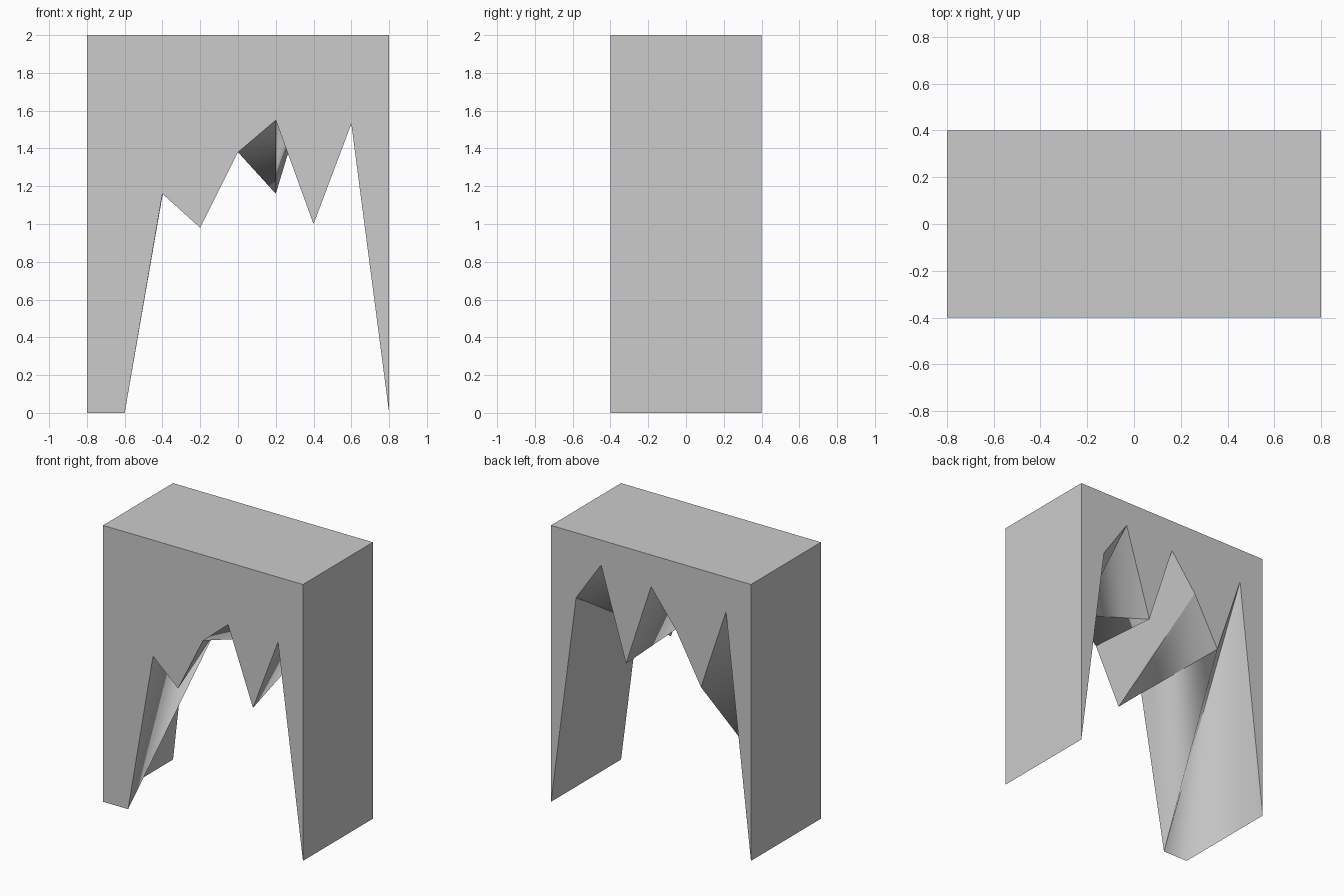
import bpy, bmesh

if "Cube" in bpy.data.objects:
    bpy.data.objects.remove(bpy.data.objects["Cube"])

HALF_X, HALF_Y, TOP, STEP = 0.8, 0.4, 2.0, 0.2

# Heights of the jagged underside along the front and back faces
FRONT = [0, 0, 1.16, 0.98, 1.38, 1.55, 1.0, 1.53, 0]
BACK = [0, 1.75, 1.15, 1.51, 1.77, 1.16, 1.82, 1.53, 0]

bm = bmesh.new()


def row(heights, y):
    """Jagged lower edge of one face plus its two top corners."""
    low = [bm.verts.new((-HALF_X + i * STEP, y, z)) for i, z in enumerate(heights)]
    top = [bm.verts.new((x, y, TOP)) for x in (-HALF_X, HALF_X)]
    return low, top


front, front_top = row(FRONT, -HALF_Y)
back, back_top = row(BACK, HALF_Y)

# Front, back, top and side walls
bm.faces.new(front + front_top[::-1])
bm.faces.new(back_top + back[::-1])
bm.faces.new(front_top + back_top[::-1])
bm.faces.new((front[0], front_top[0], back_top[0], back[0]))
bm.faces.new((front[-1], back[-1], back_top[1], front_top[1]))

# Twisted strips of the underside, each softly shaded across its diagonal
for i in range(len(front) - 1):
    for tri in ((front[i], back[i], back[i + 1]),
                (front[i], back[i + 1], front[i + 1])):
        bm.faces.new(tri).smooth = True

bmesh.ops.recalc_face_normals(bm, faces=bm.faces)
for e in bm.edges:
    e.smooth = False
for i in range(len(front) - 1):
    bm.edges.get((front[i], back[i + 1])).smooth = True

mesh = bpy.data.meshes.new("jagged_arch")
bm.to_mesh(mesh)
bm.free()
bpy.context.collection.objects.link(bpy.data.objects.new("jagged_arch", mesh))
